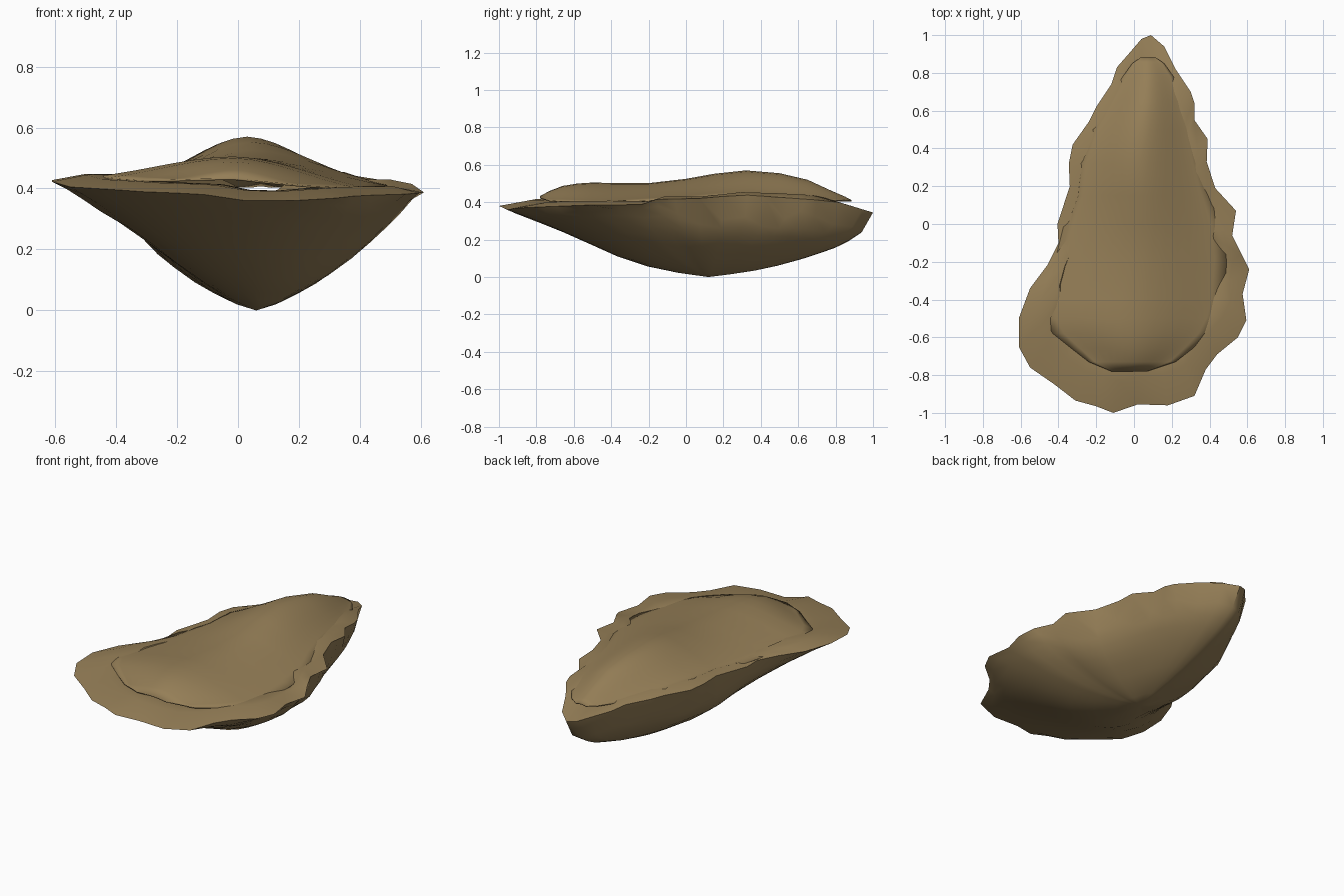
import bpy, bmesh, math

if "Cube" in bpy.data.objects:
    bpy.data.objects.remove(bpy.data.objects["Cube"])

shell_mat = bpy.data.materials.new("shell_brown")
shell_mat.diffuse_color = (0.30, 0.21, 0.095, 1)
shell_mat.use_nodes = True
shell_mat.node_tree.nodes["Principled BSDF"].inputs["Base Color"].default_value = shell_mat.diffuse_color


def interp(table, v):
    """Linear interpolation in rows of (key, value), keys ascending."""
    if v <= table[0][0]:
        return table[0][1]
    for (a, p), (b, q) in zip(table, table[1:]):
        if v <= b:
            return p + (q - p) * (v - a) / (b - a)
    return table[-1][1]


def finish(name, bm, angle):
    bmesh.ops.recalc_face_normals(bm, faces=bm.faces)
    me = bpy.data.meshes.new(name)
    bm.to_mesh(me)
    bm.free()
    me.materials.append(shell_mat)
    ob = bpy.data.objects.new(name, me)
    bpy.context.collection.objects.link(ob)
    bpy.ops.object.select_all(action='DESELECT')
    bpy.context.view_layer.objects.active = ob
    ob.select_set(True)
    bpy.ops.object.shade_smooth_by_angle(angle=math.radians(angle))
    return ob


# Wavy rim outline, clockwise from the pointed hinge end
outline = [
    (.09, 1), (.16, .94), (.22, .82), (.30, .70), (.32, .64), (.32, .55), (.39, .45),
    (.385, .33), (.43, .19), (.54, .07), (.52, -.06), (.57, -.16), (.61, -.24),
    (.575, -.37), (.595, -.51), (.55, -.60), (.44, -.69), (.38, -.77), (.32, -.91),
    (.18, -.96), (.02, -.955), (-.11, -1), (-.20, -.965), (-.31, -.935), (-.42, -.85),
    (-.55, -.76), (-.61, -.65), (-.61, -.50), (-.55, -.34), (-.46, -.22), (-.40, -.10),
    (-.405, 0), (-.34, .20), (-.345, .32), (-.325, .42), (-.24, .54), (-.20, .62),
    (-.12, .74), (-.09, .83), (-.02, .91), (.04, .98)]
N = len(outline)

# Rim height along the right and left sides
right_z = [(-.96, .36), (-.9, .37), (-.51, .385), (-.24, .387), (-.16, .415),
           (.07, .42), (.3, .44), (.8, .405), (1, .345)]
left_z = [(-1, .38), (-.93, .39), (-.76, .405), (-.6, .43), (-.2, .42), (.3, .43),
          (.8, .40), (1, .345)]
KX, KY = .06, .12   # lowest point of the cup

# Keel height and smooth half widths along y
keel = [(-1, .37), (-.95, .355), (-.68, .25), (-.5, .17), (-.3, .08), (-.1, .03),
        (.12, 0), (.33, .025), (.5, .06), (.65, .10), (.83, .16), (.95, .23), (1, .29)]
left_x = [(-1, -.2), (-.93, -.36), (-.76, -.56), (-.6, -.61), (-.5, -.61),
          (-.34, -.54), (-.1, -.42), (.2, -.355), (.4, -.31), (.6, -.21),
          (.8, -.10), (.92, -.02), (1, .03)]
right_x = [(-1, .2), (-.9, .34), (-.77, .42), (-.6, .55), (-.4, .59), (-.24, .59),
           (.07, .50), (.3, .41), (.5, .35), (.7, .29), (.85, .21), (.94, .155), (1, .11)]
# Steep-sided cross-section used towards the hinge
deep = [(0, 0), (.2, .06), (.45, .20), (.7, .38), (.87, .56), (.95, .76), (1, 1)]


def cup_z(x, y, rim):
    k = interp(keel, y)
    u = min(1, (x - KX) / (interp(right_x if x > KX else left_x, y) - KX))
    w = min(1, max(0, (y + .3) / .4))
    f = w * interp(deep, u) + (1 - w) * u ** 1.8
    return min(rim, k + (rim - k) * f)


def build_cup():
    bm = bmesh.new()
    smooth = outline
    for _ in range(3):
        smooth = [tuple((smooth[i - 1][k] + 2 * smooth[i][k] + smooth[(i + 1) % N][k]) / 4
                        for k in (0, 1)) for i in range(N)]
    rim = [interp(right_z if x > 0 else left_z, y) for x, y in outline]

    def ring(t, mix, height):
        """Outline scaled towards the lowest point; mix=1 uses the calmer outline."""
        out = []
        for i in range(N):
            x, y = (outline[i][k] * (1 - mix) + smooth[i][k] * mix for k in (0, 1))
            s = (y - KY) / math.hypot(x - KX, y - KY)
            x, y = KX + (x - KX) * t, KY + (y - KY) * t
            out.append(bm.verts.new((x, y, height(x, y, rim[i], s))))
        return out

    def under(x, y, r, s):
        return cup_z(x, y, r)

    rings = [ring(t, m, under) for t, m in
             ((.15, 1), (.3, 1), (.45, 1), (.6, 1), (.72, 1), (.82, 1), (.9, .9), (.96, .5))]
    rings.append(ring(1, 0, lambda x, y, r, s: r))
    # Rim slopes up inwards, then falls into the hollow
    rings.append(ring(.86, .5, lambda x, y, r, s: r + .010 + .022 * s * s))
    rings.append(ring(.72, 1, lambda x, y, r, s: r + .008 + .026 * s * s))
    rings.append(ring(.50, 1, lambda x, y, r, s: .27))
    for a, b in zip(rings, rings[1:]):
        for i in range(N):
            j = (i + 1) % N
            bm.faces.new((a[i], a[j], b[j], b[i]))
    for r, z in ((rings[0], 0), (rings[-1], .20)):
        c = bm.verts.new((KX, KY, z))
        for i in range(N):
            bm.faces.new((c, r[i], r[(i + 1) % N]))
    finish("lower_shell", bm, 50)


# Lid stations: y, left x, right x, ridge z, left edge z, right edge z
lid = [
    (-.78, -.12, .07, .433, .432, .425), (-.73, -.24, .22, .460, .428, .410),
    (-.66, -.33, .31, .487, .428, .405), (-.58, -.43, .40, .500, .435, .400),
    (-.50, -.48, .45, .505, .438, .396), (-.40, -.48, .48, .503, .436, .396),
    (-.20, -.42, .49, .502, .428, .410), (0, -.37, .47, .525, .428, .420),
    (.15, -.32, .41, .552, .430, .432), (.32, -.30, .36, .570, .434, .440),
    (.50, -.23, .32, .555, .425, .430), (.65, -.14, .27, .520, .418, .420),
    (.78, -.06, .21, .460, .410, .412), (.85, -.01, .16, .430, .410, .410),
    (.885, .04, .11, .412, .408, .408)]


def build_lid():
    bm = bmesh.new()
    cols = 14
    rows = []
    for y, xl, xr, top, zl, zr in lid:
        row = []
        for i in range(cols + 1):
            u = 2 * i / cols - 1
            x = (xl + xr) / 2 + u * (xr - xl) / 2
            edge = zl if u < 0 else zr
            f = (1 - abs(u) ** 1.5 + .5 + .5 * math.cos(math.pi * u)) / 2
            row.append(bm.verts.new((x, y, edge + (top - edge) * f)))
        rows.append(row)
    for a, b in zip(rows, rows[1:]):
        for i in range(cols):
            bm.faces.new((a[i], a[i + 1], b[i + 1], b[i]))
    ob = finish("upper_shell", bm, 60)
    mod = ob.modifiers.new("thickness", 'SOLIDIFY')
    mod.thickness = .006
    mod.offset = -1 if ob.data.polygons[0].normal.z > 0 else 1


build_cup()
build_lid()
